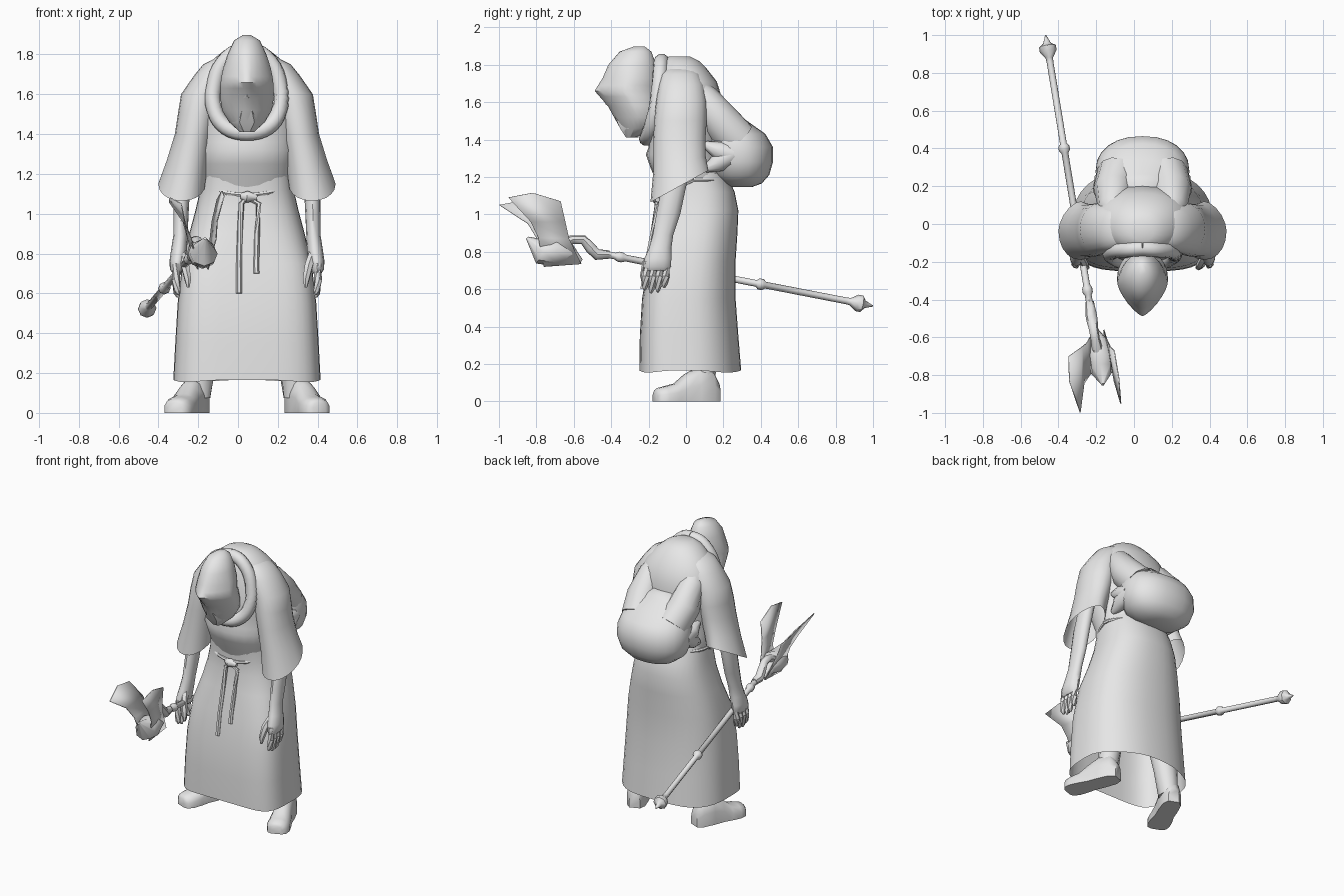
import bpy, bmesh, math
from mathutils import Vector

CX = 0.045  # body centre line
grey = bpy.data.materials.new("plain_grey")
grey.diffuse_color = (0.8, 0.8, 0.8, 1)


def finish(name, bm, smooth=True):
    bmesh.ops.recalc_face_normals(bm, faces=bm.faces)
    me = bpy.data.meshes.new(name)
    bm.to_mesh(me)
    bm.free()
    ob = bpy.data.objects.new(name, me)
    bpy.context.collection.objects.link(ob)
    me.materials.append(grey)
    if smooth:
        bpy.ops.object.select_all(action='DESELECT')
        ob.select_set(True)
        bpy.context.view_layer.objects.active = ob
        bpy.ops.object.shade_smooth_by_angle(angle=math.radians(45))
    return ob


def loft(name, rings, cap_start=True, cap_end=True):
    bm = bmesh.new()
    rows = [[bm.verts.new(p) for p in r] for r in rings]
    n = len(rows[0])
    for a, b in zip(rows, rows[1:]):
        for i in range(n):
            j = (i + 1) % n
            bm.faces.new((a[i], a[j], b[j], b[i]))
    if cap_start:
        bm.faces.new(rows[0])
    if cap_end:
        bm.faces.new(rows[-1])
    return finish(name, bm)


def ring(cx, cy, z, rx, ry, n=20, tilt=0.0, wave=0.0, power=1.0, front=None):
    """Superellipse; front sets the squareness of the front half."""
    pts = []
    for i in range(n):
        a = 2 * math.pi * i / n
        c, s = math.cos(a), math.sin(a)
        p = front if front and s < 0 else power
        x = math.copysign(abs(c) ** p, c) * rx
        y = math.copysign(abs(s) ** p, s) * ry
        pts.append((cx + x, cy + y, z + tilt * y + wave * math.cos(4 * a)))
    return pts


def body(name, rows, n=24, power=1.0, **caps):
    """Rows hold height, half width, front y, back y and an optional front squareness."""
    return loft(name, [ring(CX, (r[2] + r[3]) / 2, r[0], r[1], (r[3] - r[2]) / 2, n, power=power,
                            front=r[4] if len(r) > 4 else None) for r in rows], **caps)


def tube(name, pts, n=8):
    """Points hold x, y, z, radius."""
    rings = []
    m = len(pts)
    for i, p in enumerate(pts):
        a, b = pts[max(i - 1, 0)], pts[min(i + 1, m - 1)]
        q = (Vector(b[:3]) - Vector(a[:3])).to_track_quat('Z', 'Y')
        rings.append([Vector(p[:3]) + q @ Vector((p[3] * math.cos(t), p[3] * math.sin(t), 0))
                      for t in (2 * math.pi * k / n for k in range(n))])
    return loft(name, rings)


# Robe skirt, open at the hem, squarer at the front
skirt = [(0.16, .37, -.25, .295), (0.35, .36, -.247, .28), (0.55, .348, -.235, .265),
         (0.75, .325, -.2, .265), (0.9, .29, -.17, .275), (1.02, .258, -.145, .28),
         (1.12, .235, -.14, .26), (1.22, .222, -.15, .215)]
loft("robe_skirt", [ring(CX, (f + b) / 2, z, w, (b - f) / 2, 36,
                         wave=0.006 if z < 0.2 else 0, power=0.88, front=.53 if z < .8 else .7)
                    for z, w, f, b in skirt], cap_start=False)

# Hunched torso with a soft fold over the belt
body("robe_torso", [(1.13, .22, -.14, .2), (1.19, .235, -.165, .205), (1.25, .24, -.19, .2),
                    (1.32, .25, -.215, .19),
                    (1.36, .25, -.2, .19), (1.45, .26, -.21, .2), (1.55, .27, -.2, .205),
                    (1.63, .26, -.185, .19), (1.71, .225, -.17, .165), (1.78, .165, -.15, .11),
                    (1.82, .115, -.13, .07), (1.845, .06, -.09, .02)], power=0.92)

# Hood drawn to a point over the brow, with the face below
body("hood", [(1.897, .02, -.28, -.22, 1), (1.87, .065, -.355, -.185, 1), (1.8, .098, -.415, -.16, 1.1),
              (1.73, .12, -.445, -.15, 1.25), (1.69, .128, -.47, -.15, 1.4), (1.66, .132, -.488, -.15, 1.5),
              (1.63, .134, -.462, -.145, 1.45), (1.58, .134, -.418, -.135, 1.35), (1.52, .125, -.385, -.13, 1.25),
              (1.46, .09, -.352, -.16, 1.1), (1.41, .035, -.32, -.27, 1)], n=24, power=1.05)
tube("moustache", [(CX - .045, -.385, 1.575, .008), (CX, -.42, 1.6, .016), (CX + .045, -.385, 1.575, .008)], 6)
body("beard", [(1.56, .03, -.405, -.3), (1.46, .075, -.36, -.25), (1.41, .03, -.325, -.25)], n=6)

# Cowl fold hanging around the head
half = [(.07, -.135, 1.805), (.135, -.14, 1.735), (.165, -.15, 1.64), (.17, -.165, 1.55),
        (.14, -.185, 1.47), (.08, -.205, 1.42)]
loop = ([Vector((0, -.13, 1.82))] + [Vector(p) for p in half] + [Vector((0, -.212, 1.405))]
        + [Vector((-x, y, z)) for x, y, z in reversed(half)])
cowl = []
for i in range(len(loop)):
    a, b, c, d = (loop[(i + k) % len(loop)] for k in (-1, 0, 1, 2))
    for t in (0, 1 / 3, 2 / 3):
        p = .5 * (2 * b + (c - a) * t + (2 * a - 5 * b + 4 * c - d) * t * t + (3 * b - a - 3 * c + d) * t ** 3)
        cowl.append((CX + p.x, p.y, p.z, .04))
tube("cowl", cowl + [cowl[0]], 10)

# Sack on the back
body("back_sack", [(1.145, .09, .24, .35), (1.165, .16, .18, .405), (1.21, .22, .13, .445),
                   (1.28, .248, .1, .465), (1.36, .248, .08, .465), (1.43, .228, .08, .425),
                   (1.49, .19, .08, .34), (1.545, .13, .08, .265), (1.575, .07, .08, .235)], power=0.9)

# Rope belt sagging at the front
belt = []
for i in range(33):
    a = 2 * math.pi * i / 32
    s = math.sin(a)
    belt.append((CX + .232 * math.cos(a), .04 + (.19 if s < 0 else .18) * s,
                 1.185 - 0.09 * max(0, -s), .011))
tube("rope_belt", belt, 6)
tube("belt_knot", [(CX - .03, -.15, 1.09, .015), (CX, -.155, 1.085, .03), (CX + .05, -.15, 1.08, .015)])
for name, x, end in (("long_cord", .005, .6), ("short_cord", .092, .7)):
    tube(name, [(CX, -.155, 1.08, .012), (x + .012, -.155, 1.05, .014), (x + .004, -.177, .9, .014),
                (x, -.207, .75, .014), (x, -.207 - (.75 - end) * .16, end, .015)], 6)

# Paired parts
for side, s in (("right", 1), ("left", -1)):
    X = lambda x: CX + s * (x - CX)

    # Wide sleeve, open at the flared cuff
    loft(side + "_sleeve", [ring(X(cx), cy, z, s * rx, ry, 20, tilt, power=p, front=f)
                            for cx, cy, z, rx, ry, tilt, p, f in (
        (.155, -.03, 1.785, .04, .06, 0, 1, 1), (.19, -.03, 1.75, .075, .1, 0, 1, 1),
        (.22, -.025, 1.695, .09, .12, 0, 1, 1), (.27, -.025, 1.6, .106, .135, 0, 1, 1),
        (.292, -.03, 1.5, .1, .14, 0, 1, .95), (.312, -.035, 1.4, .095, .14, .1, 1, .95),
        (.342, -.035, 1.27, .105, .14, .3, 1.1, .95), (.372, -.035, 1.15, .118, .155, .55, 1.2, .95))],
        cap_end=False)

    # Drape of the sack over the shoulder, and its ties
    tube(side + "_sack_drape", [(X(.165), .01, 1.7, .06), (X(.195), .09, 1.62, .085),
                                (X(.2), .18, 1.5, .105), (X(.175), .27, 1.4, .11)], 12)
    for k, z in enumerate((1.375, 1.24)):
        tube(f"{side}_sack_tie_{k + 1}", [(X(.24), .24, 1.32, .06), (X(.258), .17, (z + 1.31) / 2, .05),
                                          (X(.255), .1, z, .018)], 8)

    # Forearm and hand
    loft(side + "_arm", [ring(X(cx), cy, z, rx, ry, 12) for cx, cy, z, rx, ry in (
        (.35, -.03, 1.35, .045, .06), (.372, -.065, 1.15, .042, .066), (.376, -.095, 1.0, .038, .064),
        (.379, -.123, .89, .036, .055), (.386, -.138, .82, .04, .06), (.394, -.15, .765, .04, .072),
        (.398, -.155, .72, .034, .074), (.398, -.158, .7, .02, .065))])
    for i in range(4):
        y = -.208 + .035 * i
        tip = (.595, .58, .585, .61)[i]
        tube(f"{side}_finger_{i + 1}", [(X(.398), y, .75, .02), (X(.402), y - .004, .67, .021),
                                        (X(.396), y - .012, tip + .02, .017), (X(.39), y - .014, tip, .007)], 6)
    tube(side + "_thumb", [(X(.375), -.17, .8, .022), (X(.355), -.212, .74, .023),
                           (X(.342), -.228, .67, .018), (X(.34), -.23, .63, .007)], 6)

    # Leg stub and splayed shoe
    tube(side + "_leg", [(X(.24), .06, .5, .08), (X(.275), .09, .25, .075), (X(.29), .095, .08, .062)], 12)
    rows = []
    for t, w, h in ((0, .035, .1), (.04, .058, .17), (.12, .062, .18), (.19, .06, .145),
                    (.25, .069, .095), (.31, .072, .08), (.35, .06, .07), (.365, .035, .055)):
        a = math.radians(22)
        dx, dy = math.sin(a), -math.cos(a)
        px, py = .273 + dx * t, .172 + dy * t
        row = [(-1, 0), (-1, .5), (-.75, .85), (-.3, 1), (.3, 1), (.75, .85), (1, .5), (1, 0)]
        rows.append([(X(px - dy * u * w), py + dx * u * w, v * h) for u, v in row])
    loft(side + "_shoe", rows)

# Staff with collar and pointed knob
A, B = Vector((-.468, 1.0, .51)), Vector((-.235, -.42, .785))
tube("staff", [(*A.lerp(B, t), r) for t, r in (
    (0, .003), (.03, .02), (.042, .045), (.06, .045), (.085, .02), (.1, .018), (.405, .018),
    (.415, .03), (.43, .03), (.44, .018), (.93, .018), (.945, .027), (.96, .027), (.97, .018), (1, .018))], 8)
tube("staff_neck", [(-.235, -.41, .785, .022), (-.228, -.475, .785, .03), (-.222, -.51, .82, .03),
                    (-.215, -.55, .865, .025), (-.205, -.61, .865, .024), (-.19, -.68, .83, .03)], 8)

# Carved staff head
tube("staff_head", [(-.2, -.56, .75, .012), (-.19, -.62, .79, .05), (-.178, -.7, .798, .075),
                    (-.172, -.77, .8, .07), (-.165, -.85, .875, .008)], 8)


def blade(name, pts, faces):
    bm = bmesh.new()
    vs = [bm.verts.new(p) for p in pts]
    for f in faces:
        bm.faces.new([vs[i] for i in f])
    ob = finish(name, bm)
    mod = ob.modifiers.new("thickness", 'SOLIDIFY')
    mod.thickness = .006
    mod.offset = 0


# Two curved wing blades
panels = [(0, 1, 2, 3), (3, 2, 4, 5), (5, 4, 6, 7), (5, 7, 8)]
blade("left_wing_blade", [(-.21, -.56, .735), (-.2, -.76, .72), (-.235, -.8, .875), (-.25, -.63, .87),
                          (-.265, -.845, .95), (-.275, -.65, .96),
                          (-.285, -.997, 1.05), (-.342, -.83, 1.08), (-.345, -.7, 1.06)], panels)
blade("right_wing_blade", [(-.16, -.56, .735), (-.15, -.76, .72), (-.11, -.79, .875), (-.14, -.625, .87),
                           (-.105, -.83, .96), (-.13, -.645, .96),
                           (-.07, -.95, 1.09), (-.08, -.82, 1.115), (-.105, -.67, 1.07)], panels)
